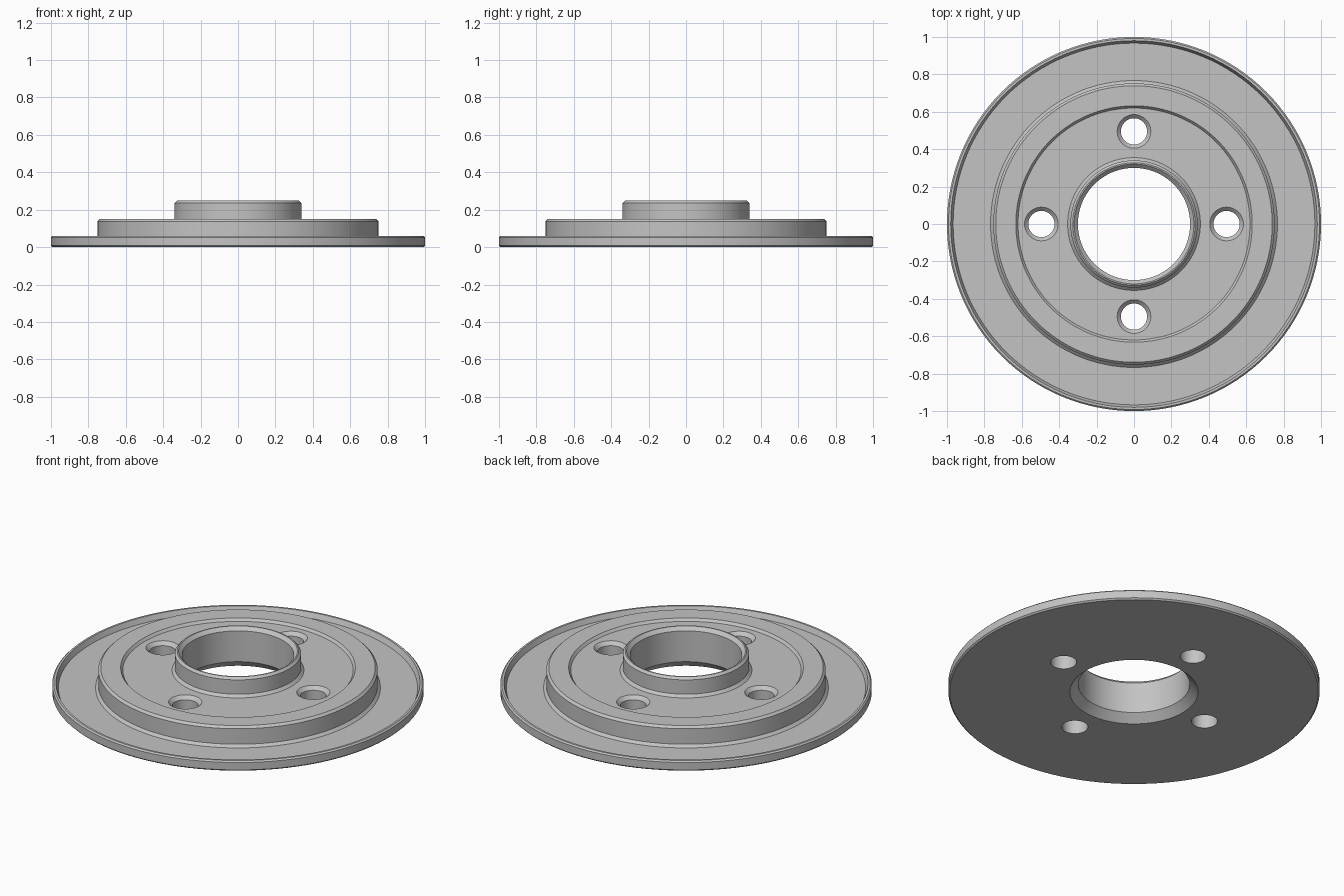
import bpy, bmesh, math
from mathutils import Matrix

if "Cube" in bpy.data.objects:
    bpy.data.objects.remove(bpy.data.objects["Cube"], do_unlink=True)

metal = bpy.data.materials.new("machined grey")
grey = (0.55, 0.55, 0.55, 1)
metal.use_nodes = True
metal.diffuse_color = grey
metal.node_tree.nodes["Principled BSDF"].inputs["Base Color"].default_value = grey


def lathe(name, profile, sides, closed):
    """Turn (radius, height) points about z; an open profile gets end caps."""
    bm = bmesh.new()
    rings = [[bm.verts.new((r * math.cos(a), r * math.sin(a), z))
              for a in (math.tau * i / sides for i in range(sides))]
             for r, z in profile]
    pairs = list(zip(rings, rings[1:]))
    if closed:
        pairs.append((rings[-1], rings[0]))
    else:
        bm.faces.new(rings[0])
        bm.faces.new(rings[-1])
    for low, high in pairs:
        for i in range(sides):
            j = (i + 1) % sides
            bm.faces.new((low[i], low[j], high[j], high[i]))
    bmesh.ops.recalc_face_normals(bm, faces=bm.faces)
    mesh = bpy.data.meshes.new(name)
    bm.to_mesh(mesh)
    bm.free()
    mesh.materials.append(metal)
    obj = bpy.data.objects.new(name, mesh)
    bpy.context.collection.objects.link(obj)
    return obj


# Stepped body, from the underside outward, over the rim and up to the hub
bore, hub, step = 0.3, 0.34, 0.752
profile = [
    (bore + 0.045, 0), (0.992, 0), (1, 0.008), (1, 0.052), (0.992, 0.06),
    (0.98, 0.06), (0.967, 0.03),                                # rim lip
    (step + 0.015, 0.03), (step, 0.045), (step, 0.137), (step - 0.013, 0.15),
    (0.632, 0.15), (0.62, 0.135),                               # recess
    (hub + 0.015, 0.135), (hub, 0.15), (hub, 0.235), (hub - 0.013, 0.248),
    (bore + 0.02, 0.248), (bore, 0.228), (bore, 0.045),         # bore
]
flange = lathe("stepped_flange", profile, 128, True)

# Four countersunk bolt holes
for i in range(4):
    cutter = lathe("bolt_hole_cutter",
                   [(0.07, -0.1), (0.07, 0.115), (0.11, 0.155)], 48, False)
    a = math.tau * i / 4
    cutter.data.transform(Matrix.Translation(
        (0.495 * math.cos(a), 0.495 * math.sin(a), 0)))
    cutter.hide_render = True
    cut = flange.modifiers.new("bolt_hole", "BOOLEAN")
    cut.operation, cut.solver, cut.object = "DIFFERENCE", "EXACT", cutter
    bpy.context.view_layer.objects.active = flange
    bpy.ops.object.modifier_apply(modifier=cut.name)
    bpy.data.objects.remove(cutter, do_unlink=True)

bpy.ops.object.select_all(action="DESELECT")
flange.select_set(True)
bpy.context.view_layer.objects.active = flange
bpy.ops.object.shade_smooth_by_angle(angle=math.radians(25))
